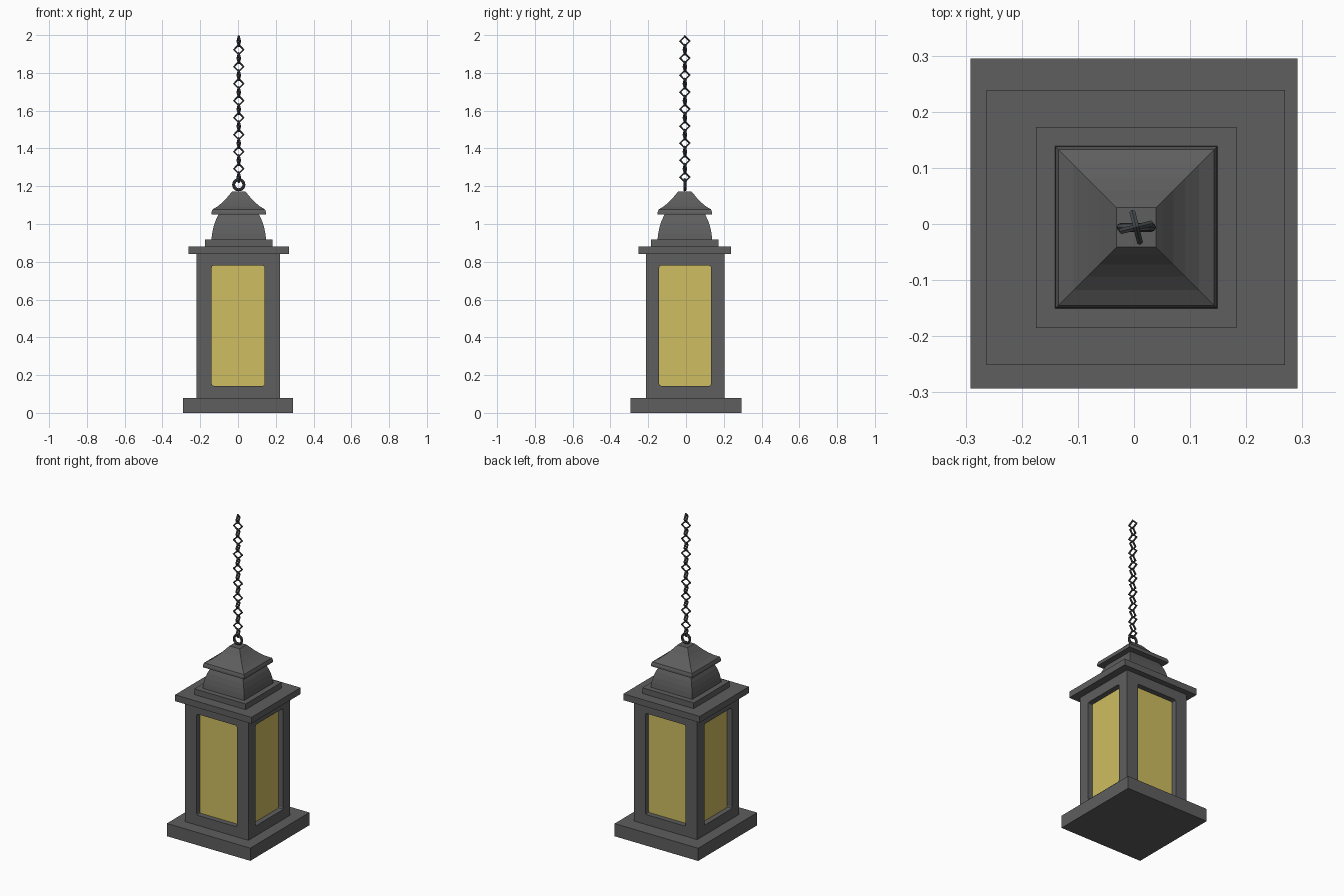
import bpy, bmesh, math

if "Cube" in bpy.data.objects:
    bpy.data.objects.remove(bpy.data.objects["Cube"])


def material(name, rgb):
    m = bpy.data.materials.new(name)
    m.diffuse_color = (*rgb, 1)
    m.use_nodes = True
    m.node_tree.nodes["Principled BSDF"].inputs["Base Color"].default_value = m.diffuse_color
    return m


IRON = material("dark_iron", (0.112, 0.112, 0.112))
GLASS = material("amber_glass", (0.62, 0.51, 0.115))
CHAIN = material("chain_steel", (0.06, 0.065, 0.07))


def loft(name, rings, cx, cy, mat):
    """Stack rectangular rings (half x, half y, z) into a closed solid."""
    bm = bmesh.new()
    loops = [[bm.verts.new((cx + sx * hx, cy + sy * hy, z))
              for sx, sy in ((-1, -1), (1, -1), (1, 1), (-1, 1))]
             for hx, hy, z in rings]
    bm.faces.new(loops[0][::-1])
    bm.faces.new(loops[-1])
    for a, b in zip(loops, loops[1:]):
        for i in range(4):
            j = (i + 1) % 4
            bm.faces.new((a[i], a[j], b[j], b[i]))
    me = bpy.data.meshes.new(name)
    bm.to_mesh(me)
    bm.free()
    ob = bpy.data.objects.new(name, me)
    bpy.context.collection.objects.link(ob)
    me.materials.append(mat)
    return ob


def slab(name, hx, hy, z0, z1, cx, cy, mat=IRON):
    return loft(name, [(hx, hy, z0), (hx, hy, z1)], cx, cy, mat)


def activate(ob):
    bpy.ops.object.select_all(action='DESELECT')
    ob.select_set(True)
    bpy.context.view_layer.objects.active = ob


# Base plinth
slab("base", 0.291, 0.294, 0, 0.08, 0, 0.001)

# Body with window openings cut through both ways, slightly rounded corners
BX, BY = 0.001, -0.005
body = slab("body_frame", 0.221, 0.208, 0.08, 0.842, BX, BY)
for name, hx, hy, axis in (("cut_front", 0.14, 0.4, 1), ("cut_side", 0.4, 0.137, 0)):
    cutter = slab(name, hx, hy, 0.143, 0.78, BX, BY)
    bm = bmesh.new()
    bm.from_mesh(cutter.data)
    edges = [e for e in bm.edges
             if abs(e.verts[0].co[axis] - e.verts[1].co[axis]) > 0.5]
    bmesh.ops.bevel(bm, geom=edges, offset=0.01, segments=2, profile=0.5, affect='EDGES')
    bm.to_mesh(cutter.data)
    bm.free()
    cutter.hide_render = True
    mod = body.modifiers.new(name, 'BOOLEAN')
    mod.operation = 'DIFFERENCE'
    mod.solver = 'EXACT'
    mod.object = cutter
    activate(body)
    bpy.ops.object.modifier_apply(modifier=mod.name)
    bpy.data.objects.remove(cutter)

# Glass panes, set back inside the frame
slab("glass_panes", 0.188, 0.175, 0.11, 0.81, BX, BY, GLASS)

# Stepped top plates
TX, TY = 0.004, -0.006
slab("top_plate", 0.266, 0.245, 0.842, 0.882, 0.003, -0.006)
slab("upper_plate", 0.179, 0.179, 0.882, 0.918, TX, TY)

# Curved neck, eave and concave roof
neck = [(0.145, 0.918), (0.141, 0.95), (0.135, 0.98), (0.126, 1.01),
        (0.115, 1.035), (0.105, 1.055)]
loft("neck", [(h, h, z) for h, z in neck], TX, TY, IRON)
roof = [(0.144, 1.05), (0.144, 1.062), (0.139, 1.077), (0.112, 1.093), (0.088, 1.113),
        (0.066, 1.135), (0.048, 1.157), (0.035, 1.172)]
loft("roof", [(h, h, z) for h, z in roof], TX, TY, IRON)


def torus(name, major, minor, n, m, z, turn, mat):
    bpy.ops.mesh.primitive_torus_add(
        major_radius=major, minor_radius=minor, major_segments=n, minor_segments=m,
        location=(TX, TY, z), rotation=(math.pi / 2, 0, math.radians(turn)))
    ob = bpy.context.object
    ob.name = name
    ob.data.materials.append(mat)
    return ob


# Hanging ring
torus("hanging_ring", 0.027, 0.008, 20, 8, 1.208, 0, CHAIN)
bpy.ops.object.shade_smooth_by_angle()

# Chain of diamond links, alternating by a quarter turn
for i in range(17):
    torus(f"chain_link_{i + 1}", 0.026, 0.006, 4, 6, 1.968 - 0.045 * i,
          14 + (90 if i % 2 == 0 else 0), CHAIN)
